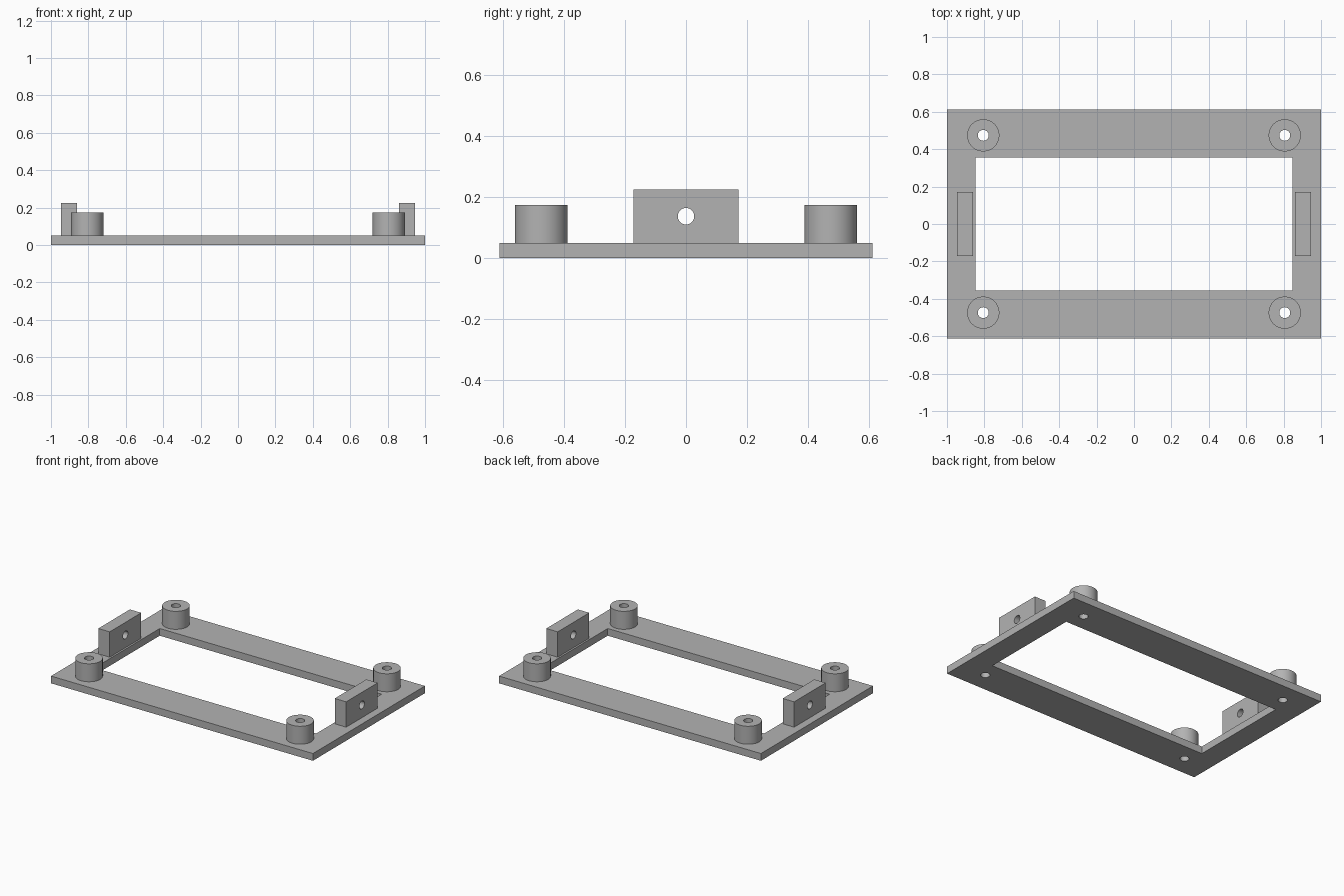
import bpy
import math

if "Cube" in bpy.data.objects:
    bpy.data.objects.remove(bpy.data.objects["Cube"], do_unlink=True)

# Single grey material
grey = bpy.data.materials.new("plain grey")
grey.use_nodes = True
grey.diffuse_color = (0.45, 0.45, 0.45, 1)
grey.node_tree.nodes["Principled BSDF"].inputs["Base Color"].default_value = (0.45, 0.45, 0.45, 1)

PLATE_TOP = 0.05
BOSS_X, BOSS_Y = 0.806, 0.474
TAB_X = 0.903


def box(name, size, center):
    bpy.ops.mesh.primitive_cube_add(size=1, location=center)
    obj = bpy.context.object
    obj.name = name
    obj.scale = size
    bpy.ops.object.transform_apply(location=False, rotation=False, scale=True)
    obj.data.materials.append(grey)
    return obj


def cylinder(name, radius, depth, center, rotation=(0, 0, 0)):
    bpy.ops.mesh.primitive_cylinder_add(vertices=64, radius=radius, depth=depth,
                                        location=center, rotation=rotation)
    obj = bpy.context.object
    obj.name = name
    obj.data.materials.append(grey)
    return obj


def cut(obj, cutter):
    """Subtract the cutter from the part and apply the result."""
    cutter.hide_render = True
    mod = obj.modifiers.new("cut", "BOOLEAN")
    mod.operation = "DIFFERENCE"
    mod.solver = "EXACT"
    mod.object = cutter
    bpy.ops.object.select_all(action="DESELECT")
    obj.select_set(True)
    bpy.context.view_layer.objects.active = obj
    bpy.ops.object.modifier_apply(modifier=mod.name)
    bpy.ops.object.shade_smooth_by_angle(angle=math.radians(30))


def discard(cutter):
    bpy.data.objects.remove(cutter, do_unlink=True)


# Base frame with its rectangular opening
frame = box("base_frame", (2, 1.222, PLATE_TOP), (0, 0, PLATE_TOP / 2))
opening = box("opening_cutter", (1.694, 0.712, 1), (0, 0, 0))
cut(frame, opening)
discard(opening)

for x_sign, x_name in ((1, "left"), (-1, "right")):
    # Corner standoffs, drilled through together with the frame
    for y_sign, y_name in ((-1, "front"), (1, "back")):
        x, y = x_sign * BOSS_X, y_sign * BOSS_Y
        height = 0.174 - PLATE_TOP
        boss = cylinder(f"{y_name}_{x_name}_standoff", 0.086, height,
                        (x, y, PLATE_TOP + height / 2))
        drill = cylinder("screw_hole_cutter", 0.029, 1, (x, y, 0))
        cut(boss, drill)
        cut(frame, drill)
        discard(drill)

    # Upright end tab with a cross hole
    x = x_sign * TAB_X
    height = 0.225 - PLATE_TOP
    middle = PLATE_TOP + height / 2
    tab = box(f"{x_name}_tab", (0.087, 0.344, height), (x, 0, middle))
    drill = cylinder("tab_hole_cutter", 0.027, 0.5, (x, 0, middle), (0, math.pi / 2, 0))
    cut(tab, drill)
    discard(drill)
